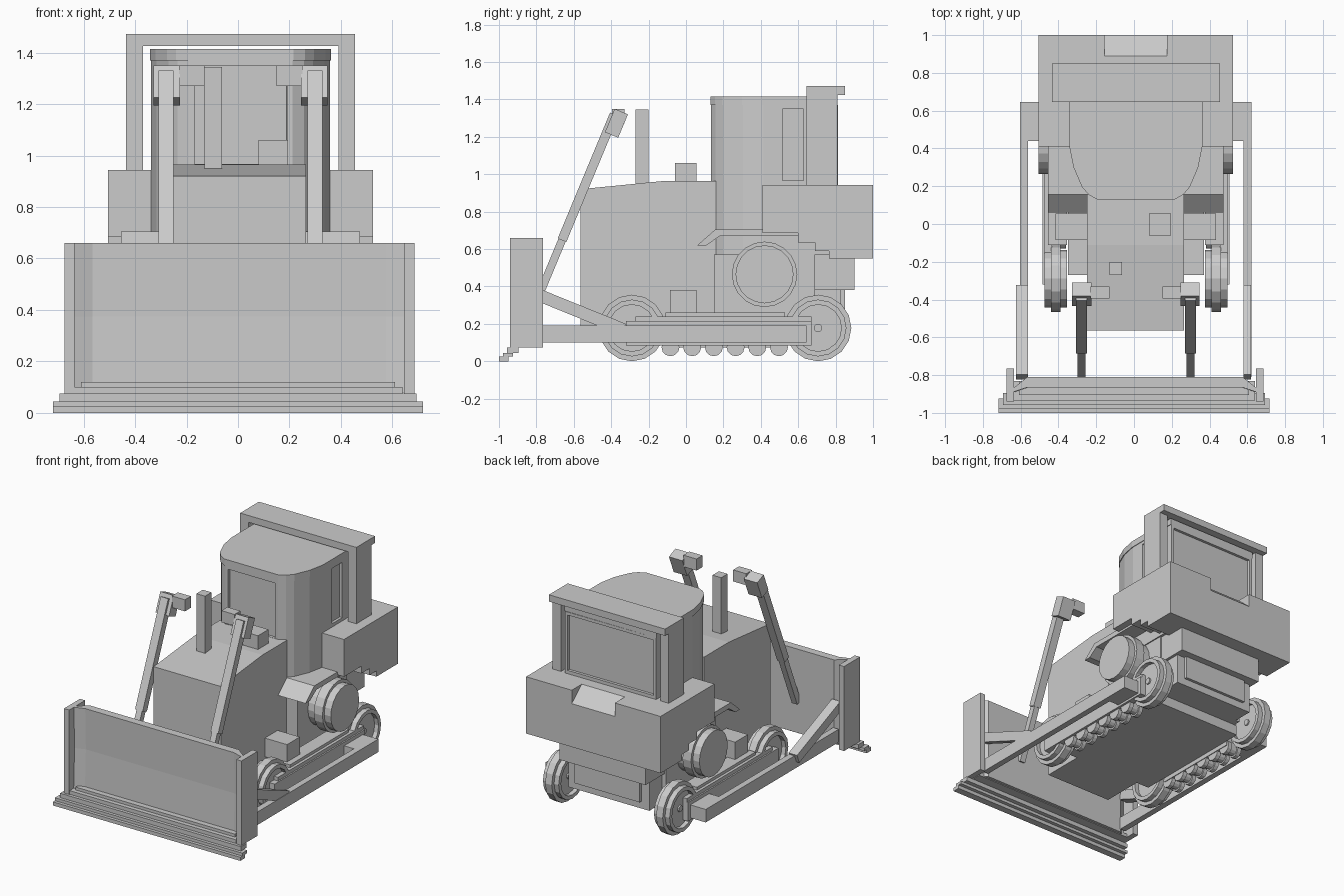
import bpy, bmesh, math
from mathutils import Vector

if "Cube" in bpy.data.objects:
    bpy.data.objects.remove(bpy.data.objects["Cube"])

GREY = bpy.data.materials.new("plain grey")
GREY.diffuse_color = (0.6, 0.6, 0.6, 1)
GREY.use_nodes = True
GREY.node_tree.nodes["Principled BSDF"].inputs["Base Color"].default_value = GREY.diffuse_color
CX = 0.01  # centre line of the body


def finish(name, bm):
    bmesh.ops.recalc_face_normals(bm, faces=bm.faces)
    me = bpy.data.meshes.new(name)
    bm.to_mesh(me)
    bm.free()
    me.materials.append(GREY)
    ob = bpy.data.objects.new(name, me)
    bpy.context.collection.objects.link(ob)
    return ob


def box(name, x, y, z):
    """Box from three (low, high) ranges."""
    return prism(name, [(y[0], z[0]), (y[1], z[0]), (y[1], z[1]), (y[0], z[1])], x)


def prism_bm(pts, span, axis='X'):
    """Extrude a profile: (y, z) along X, or (x, y) along Z."""
    bm = bmesh.new()
    put = (lambda p, t: (t, p[0], p[1])) if axis == 'X' else (lambda p, t: (p[0], p[1], t))
    a, b = [[bm.verts.new(put(p, t)) for p in pts] for t in span]
    n = len(pts)
    bm.faces.new(a)
    bm.faces.new(b)
    for i in range(n):
        j = (i + 1) % n
        bm.faces.new((a[i], a[j], b[j], b[i]))
    bmesh.ops.recalc_face_normals(bm, faces=bm.faces)
    return bm


def prism(name, pts, span, axis='X'):
    return finish(name, prism_bm(pts, span, axis))


def bar(name, x, p, q, w):
    """Sloped square bar between two (y, z) points."""
    d = (Vector(q) - Vector(p)).normalized()
    o = Vector((-d.y, d.x)) * w / 2
    p, q = Vector(p), Vector(q)
    return prism(name, [p + o, q + o, q - o, p - o], x)


def lathe(name, prof, x, y, z, n):
    """Turn an (x, radius) profile about the X axis."""
    bm = bmesh.new()
    rings = []
    for px, r in prof:
        if r == 0:
            rings.append([bm.verts.new((x + px, y, z))] * n)
        else:
            rings.append([bm.verts.new((x + px, y + r * math.sin(2 * math.pi * i / n),
                                        z + r * math.cos(2 * math.pi * i / n))) for i in range(n)])
    for a, b in zip(rings, rings[1:]):
        for i in range(n):
            j = (i + 1) % n
            bm.faces.new(list(dict.fromkeys((a[i], a[j], b[j], b[i]))))
    return finish(name, bm)


def sx(s, a, b, c=CX):
    """Mirrored x range about the centre line."""
    return tuple(sorted((c + s * a, c + s * b)))


# blade: nearly flat face with a slight crease, ends swept forward
bm = bmesh.new()
section = [(-.81, .08), (-.81, .66), (-.865, .66), (-.858, .375), (-.868, .08)]
rows = []
for x, back, front in ((-.64, -.06, -.025), (-.565, 0, 0), (.575, 0, 0), (.65, -.06, -.025)):
    rows.append([bm.verts.new((x, y + (back if y > -.82 else front), z)) for y, z in section])
for a, b in zip(rows, rows[1:]):
    for i in range(5):
        j = (i + 1) % 5
        bm.faces.new((a[i], a[j], b[j], b[i]))
bm.faces.new(rows[0])
bm.faces.new(rows[-1])
finish("blade", bm)
for s in (-1, 1):
    box("blade_end_plate", sx(s, .64, .68, .005), (-.94, -.765), (.075, .66))

# stepped cutting edge
for w, y0, y1, z0, z1 in ((.718, -1, -.95, 0, .025), (.718, -.978, -.925, .025, .045),
                          (.693, -.957, -.895, .045, .075), (.64, -.935, -.83, .075, .10),
                          (.61, -.905, -.83, .10, .12)):
    box("cutting_edge", (-w, w), (y0, y1), (z0, z1))

# hood, chassis and floor
prism("hood", [(-.565, .10), (-.565, .92), (-.11, .965), (.16, .965), (.16, .10)], (-.25, .265))
box("floor", (CX - .36, CX + .36), (-.27, .64), (.10, .17))
box("transmission_housing", (CX - .34, CX + .34), (.15, .69), (.17, .57))
box("rear_upper_case", (CX - .33, CX + .33), (.6, .90), (.38, .60))
box("rear_lower_case", (CX - .31, CX + .31), (.5, .83), (.17, .40))
box("rear_hitch", (CX - .25, CX + .25), (.7, .85), (.22, .38))
box("exhaust", (-.13, -.063), (-.27, -.2), (.9, 1.345))
box("air_cleaner", (.08, .195), (-.06, .055), (.9, 1.06))

# rear tank with stepped underside and a sloped notch in the middle
low = [(.41, .685), (.60, .685), (.60, .635), (.69, .635), (.69, .59), (.765, .59), (.765, .55), (1, .55)]
whole = low + [(1, .943), (.41, .943)]
notched = low + [(1, .85), (.89, .943), (.41, .943)]
prism("rear_tank_left", whole, (-.505, -.155))
prism("rear_tank_middle", notched, (-.155, .175))
prism("rear_tank_right", whole, (.175, .525))


# cab: rounded front, recessed windows, lid and base
def cab_outline(d):
    half = [(.205, .13), (.25, .155), (.285, .195), (.33, .30), (.352, .41), (.352, .49),
            (.352, .645), (.352, .81)]
    return ([(CX + x - d, y + d) for x, y in half] +
            [(CX - x + d, y + d * (y < .8)) for x, y in reversed(half)])


prism("cab_base", cab_outline(.004), (.57, .96), 'Z')
bm = prism_bm(cab_outline(.004), (.945, 1.37), 'Z')
for f in list(bm.faces):
    c = f.calc_center_median()
    n = f.normal
    if abs(n.z) > .5:
        continue
    front_or_back = abs(n.y) > .95
    side = abs(n.x) > .95 and .5 < c.y < .64
    if front_or_back or side:
        bmesh.ops.inset_region(bm, faces=[f], thickness=.03)
        bmesh.ops.inset_region(bm, faces=[f], thickness=.001, depth=-.018)
finish("cab", bm)
prism("cab_roof", cab_outline(0), (1.37, 1.415), 'Z')

# roll-over frame
box("roll_frame_roof", (-.435, .455), (.645, .85), (1.425, 1.472))
for s in (-1, 1):
    box("roll_frame_post", sx(s, .38, .445), (.645, .81), (.93, 1.43))

rim = [(-.03, 0), (-.03, .125), (-.06, .125), (-.06, .152), (-.025, .152), (-.025, .178),
       (.025, .178), (.025, .152), (.06, .152), (.06, .125), (.03, .125), (.03, 0)]
for s in (-1, 1):
    # fender over the drive
    prism("fender", [(.06, .62), (.157, .705), (.60, .705), (.60, .67), (.18, .67), (.11, .62)],
          sx(s, .20, .465))
    # final drive drum
    lathe("final_drive", [(s * .30, 0), (s * .30, .155), (s * .40, .155), (s * .40, .175), (s * .465, .175),
                          (s * .465, .155), (s * .515, .155), (s * .515, 0)], CX, .42, .465, 20)
    # idler, sprocket and rollers
    for name, y in (("front_idler", -.289), ("rear_sprocket", .706)):
        lathe(name, rim, CX + s * .425, y, .178, 16)
    lathe("sprocket_hub", [(-.04, 0), (-.04, .022), (.04, .022), (.04, 0)], CX + s * .425, .706, .178, 12)
    for i in range(6):
        lathe("track_roller", [(-.055, 0), (-.055, .048), (-.025, .048), (-.025, .036), (.025, .036),
                               (.025, .048), (.055, .048), (.055, 0)],
              CX + s * .425, -.083 + i * .116, .075, 12)
    # track frame and its steps
    box("track_frame", sx(s, .365, .465), (-.11, .53), (.075, .26))
    box("track_frame_plate", sx(s, .445, .495), (-.32, .67), (.085, .215))
    box("track_frame_step", sx(s, .445, .485), (-.27, .67), (.215, .24))
    box("frame_side_box", sx(s, .24, .425), (-.085, .055), (.25, .38))
    # push arm, trunnion and brace
    box("push_arm", sx(s, .57, .613), (-.81, .645), (.10, .19))
    box("arm_trunnion", sx(s, .45, .613), (.44, .645), (.10, .19))
    wide = (.57, .635) if s < 0 else (.57, .61)
    bar("arm_brace", sx(s, *wide), (-.81, .363), (-.335, .17), .066)
    # lift cylinder, rod, head and side bracket
    bar("lift_cylinder", sx(s, .26, .318), (-.663, .647), (-.383, 1.32), .05)
    bar("lift_rod", sx(s, .267, .309), (-.81, .294), (-.655, .666), .042)
    bar("lift_head", sx(s, .235, .338), (-.398, 1.21), (-.346, 1.335), .077)
    box("lift_bracket", sx(s, .14, .24), (-.395, -.33), (1.27, 1.35))
